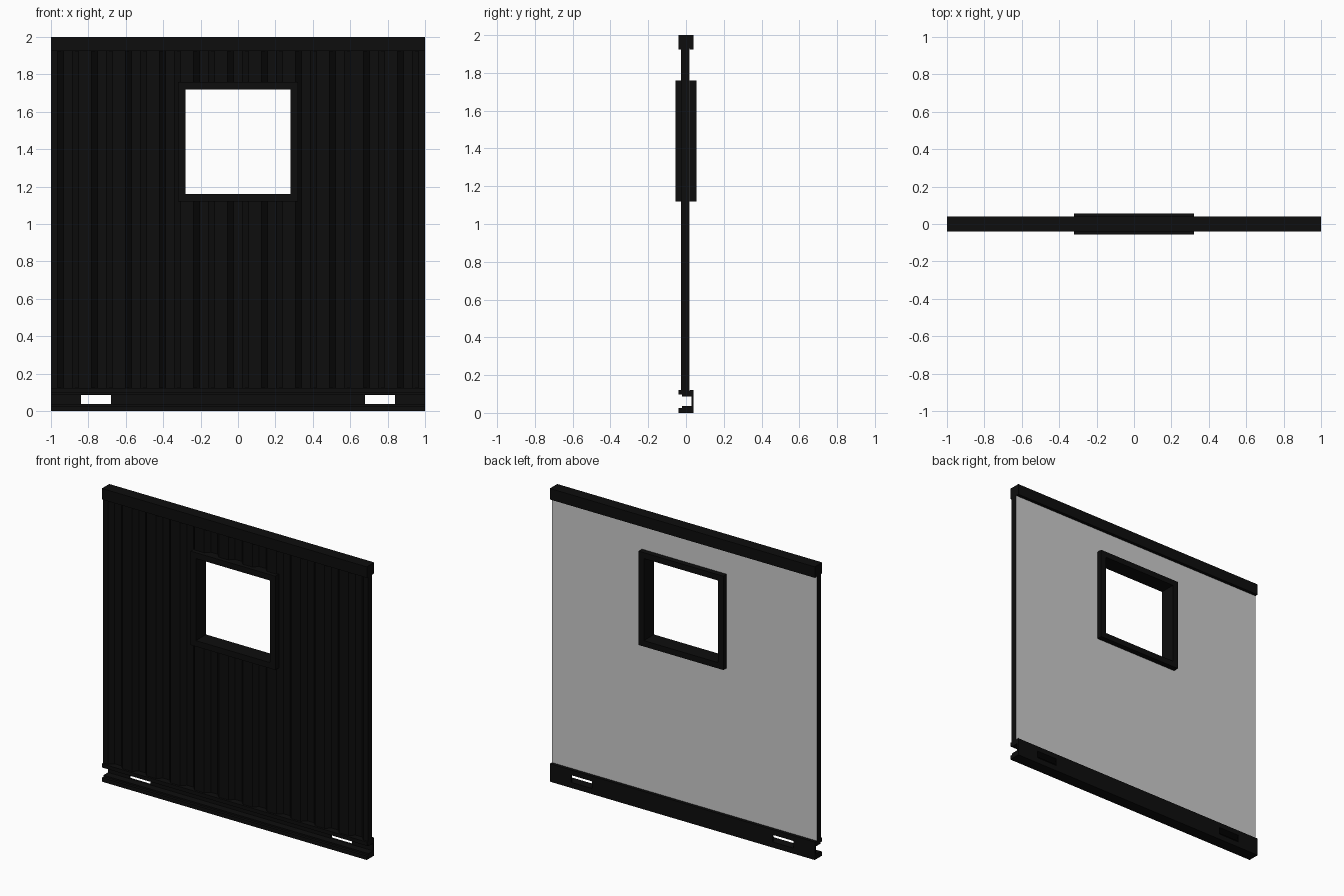
import bpy, bmesh

if "Cube" in bpy.data.objects:
    bpy.data.objects.remove(bpy.data.objects["Cube"])

black = bpy.data.materials.new("black_paint")
black.diffuse_color = (0.004, 0.004, 0.004, 1)
black.use_nodes = True
black.node_tree.nodes["Principled BSDF"].inputs["Base Color"].default_value = black.diffuse_color


def extrude(name, points, vec, mat=None):
    """Solid made by sweeping a closed outline of 3D points along vec."""
    bm = bmesh.new()
    face = bm.faces.new([bm.verts.new(p) for p in points])
    ret = bmesh.ops.extrude_face_region(bm, geom=[face], use_keep_orig=True)
    moved = [g for g in ret["geom"] if isinstance(g, bmesh.types.BMVert)]
    bmesh.ops.translate(bm, verts=moved, vec=vec)
    bmesh.ops.recalc_face_normals(bm, faces=bm.faces)
    me = bpy.data.meshes.new(name)
    bm.to_mesh(me)
    bm.free()
    ob = bpy.data.objects.new(name, me)
    bpy.context.collection.objects.link(ob)
    if mat:
        me.materials.append(mat)
    return ob


def box(name, x0, x1, y0, y1, z0, z1, mat=None):
    pts = [(x0, y0, z0), (x1, y0, z0), (x1, y0, z1), (x0, y0, z1)]
    return extrude(name, pts, (0, y1 - y0, 0), mat)


def cut(target, x0, x1, z0, z1):
    """Cut a rectangular hole right through target from front to back."""
    cutter = box("cutter", x0, x1, -0.3, 0.3, z0, z1)
    mod = target.modifiers.new("hole", "BOOLEAN")
    mod.operation = "DIFFERENCE"
    mod.solver = "EXACT"
    mod.object = cutter
    bpy.context.view_layer.objects.active = target
    bpy.ops.object.modifier_apply(modifier=mod.name)
    bpy.data.objects.remove(cutter, do_unlink=True)


# Corrugated cladding: ridges at both ends, eleven periods across
Z0, Z1 = 0.115, 1.93
RIDGE, VALLEY, INNER = -0.026, 0.005, 0.016
COUNT = 11
pitch = 2 / COUNT
outline = [(-1, RIDGE)]
for i in range(COUNT):
    c = -1 + (i + 0.5) * pitch
    outline += [(c - 0.055, RIDGE), (c - 0.025, VALLEY),
                (c + 0.025, VALLEY), (c + 0.055, RIDGE)]
outline += [(1, RIDGE), (1, INNER), (-1, INNER)]
cladding = extrude("corrugated_cladding", [(x, y, Z0) for x, y in outline],
                   (0, 0, Z1 - Z0), black)
cut(cladding, -0.29, 0.29, 1.15, 1.73)

# Flat grey lining on the back
lining = box("inner_lining", -1, 1, INNER, 0.018, Z0, Z1)
cut(lining, -0.29, 0.29, 1.15, 1.73)

# Window frame ring
frame = box("window_frame", -0.32, 0.32, -0.055, 0.055, 1.12, 1.76, black)
cut(frame, -0.28, 0.28, 1.16, 1.72)

# Top beam
box("top_beam", -1, 1, -0.04, 0.04, 1.925, 2, black)

# Bottom channel rail, open to the front, with two slots in its web
half = [(-0.04, 0), (0.04, 0), (0.04, 0.122), (-0.04, 0.122), (-0.04, 0.097),
        (-0.022, 0.097), (-0.022, 0.088), (0.028, 0.088), (0.028, 0.037),
        (-0.022, 0.037), (-0.022, 0.027), (-0.04, 0.027)]
rail = extrude("bottom_rail", [(-1, y, z) for y, z in half], (2, 0, 0), black)
for s in (-1, 1):
    cut(rail, s * 0.76 - 0.08, s * 0.76 + 0.08, 0.038, 0.087)
